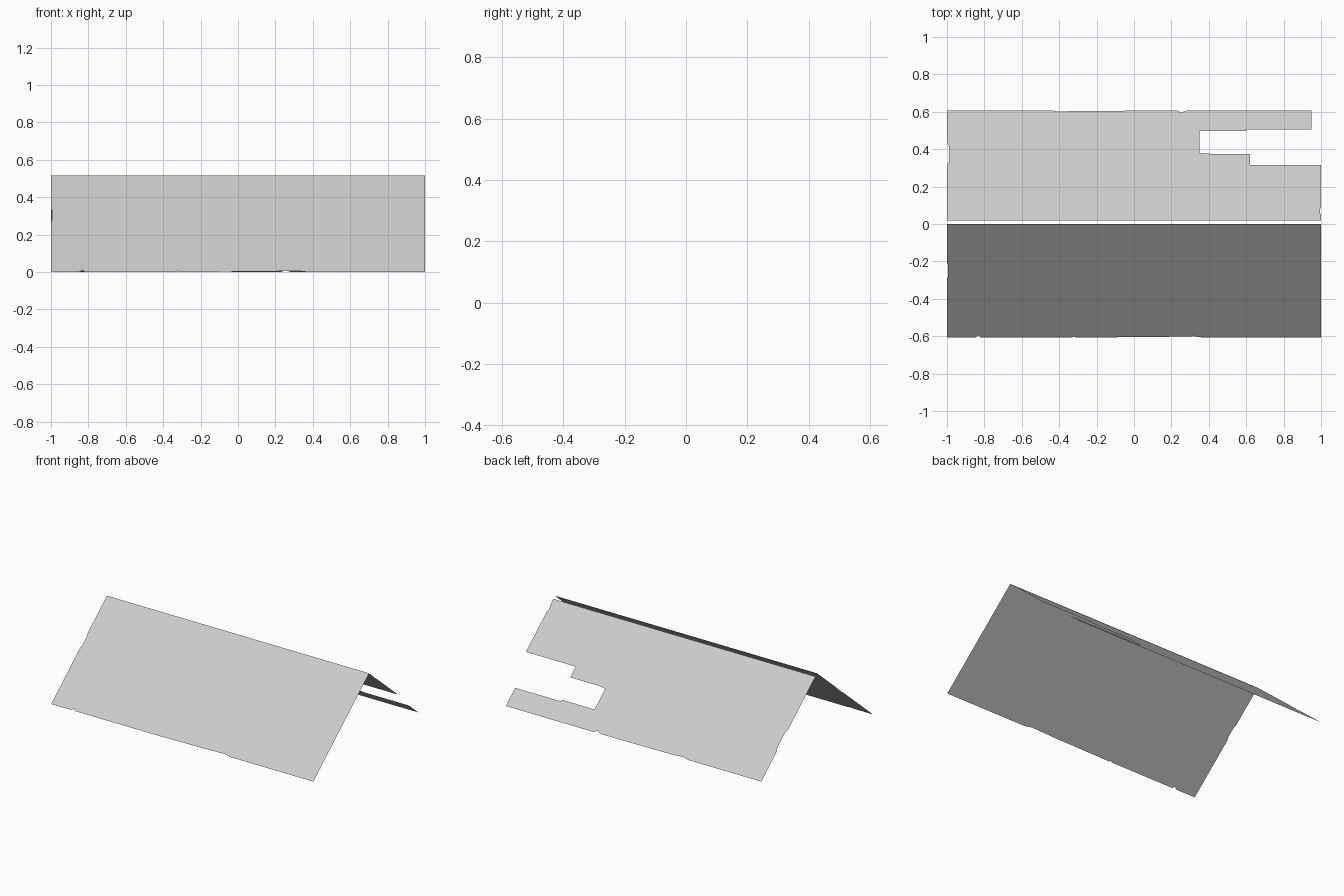
import bpy
import bmesh

default_cube = bpy.data.objects.get("Cube")
if default_cube:
    bpy.data.objects.remove(default_cube, do_unlink=True)

RIDGE_HEIGHT = 0.515
HALF_SPAN = 0.607

# Single weathered grey for both sheets
grey = bpy.data.materials.new("weathered_grey")
grey.use_nodes = True
colour = (0.6, 0.6, 0.6, 1)
grey.diffuse_color = colour
grey.node_tree.nodes["Principled BSDF"].inputs["Base Color"].default_value = colour


def roof_sheet(name, outline):
    """Lift a plan outline, counter-clockwise from above, onto the roof pitch."""
    bm = bmesh.new()
    corners = []
    for x, y in outline:
        height = RIDGE_HEIGHT * (1 - abs(y) / HALF_SPAN)
        corners.append(bm.verts.new((x, y, max(height, 0))))
    face = bm.faces.new(corners)
    bm.normal_update()
    if face.normal.z < 0:
        face.normal_flip()
    bmesh.ops.triangulate(bm, faces=[face])
    mesh = bpy.data.meshes.new(name)
    bm.to_mesh(mesh)
    bm.free()
    mesh.materials.append(grey)
    sheet = bpy.data.objects.new(name, mesh)
    bpy.context.collection.objects.link(sheet)
    return sheet


# Front slope: nearly whole, with small nicks along the eave and one gable edge
front_eave = [(-1, -HALF_SPAN), (-.85, -HALF_SPAN), (-.83, -.595), (-.82, -HALF_SPAN),
              (-.33, -HALF_SPAN), (-.32, -.6), (-.31, -HALF_SPAN),
              (.13, -.604), (.32, -.6), (.37, -HALF_SPAN), (1, -HALF_SPAN)]
front_ridge = [(1, 0), (-1, 0)]
front_gable = [(-1, -.21), (-.994, -.22), (-.994, -.28), (-1, -.29)]
roof_sheet("front_roof_slope", front_eave + front_ridge + front_gable)

# Back slope: a stepped hole broken in from the left gable, just short of the ridge
back_ridge = [(-1, .018), (1, .018)]
back_gable = [(1, .05), (.994, .06), (.994, .08), (1, .09)]
broken_hole = [(1, .315), (.62, .315), (.62, .375), (.41, .375), (.35, .38),
               (.35, .496), (.6, .496), (.6, .505), (.95, .505)]
back_eave = [(.95, HALF_SPAN), (.28, HALF_SPAN), (.255, .595), (.23, HALF_SPAN),
             (-.33, .604), (-.4, .6), (-.44, HALF_SPAN), (-1, HALF_SPAN)]
far_gable = [(-1, .44), (-.99, .42), (-.99, .33), (-1, .32)]
roof_sheet("back_roof_slope",
           back_ridge + back_gable + broken_hole + back_eave + far_gable)
